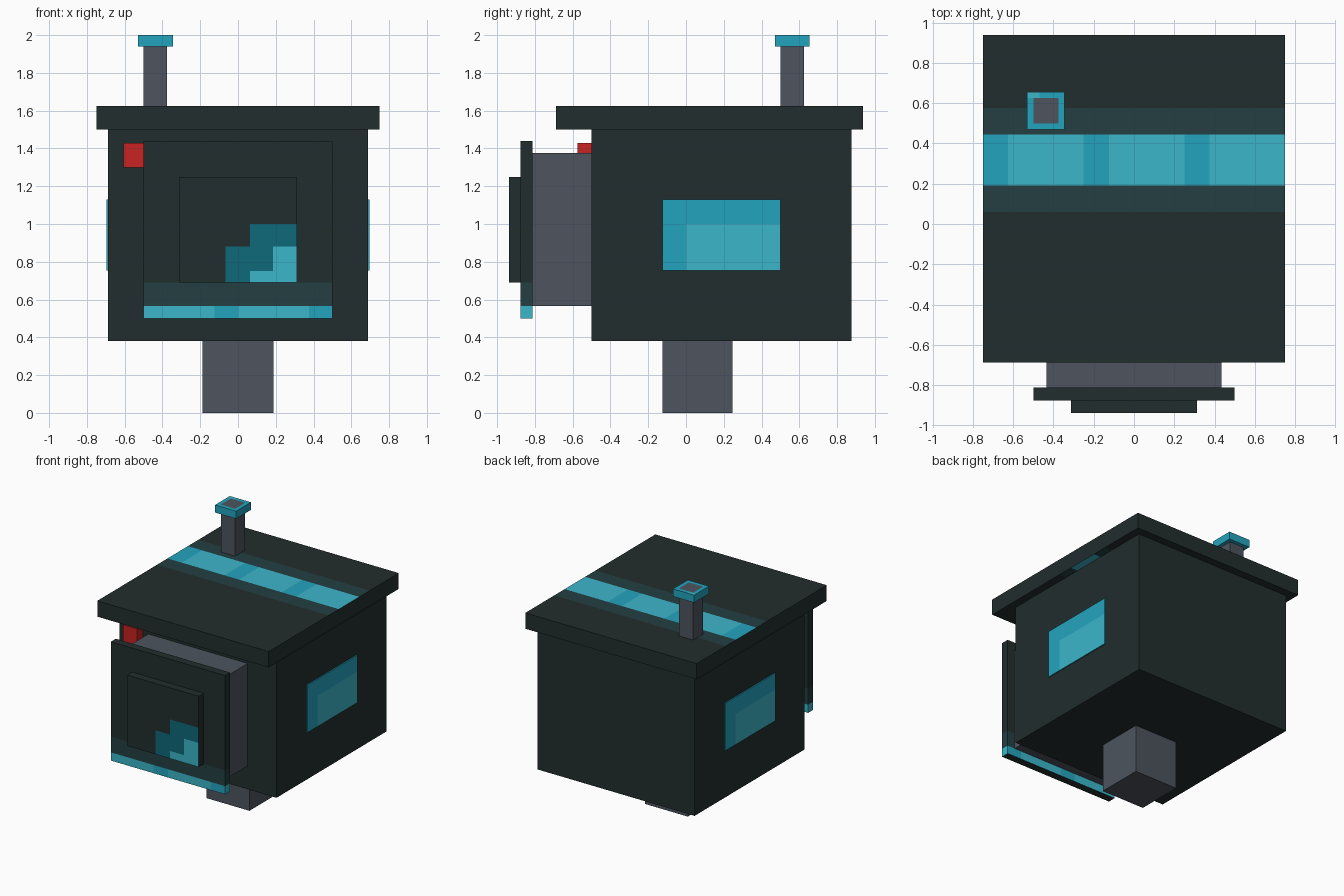
import bpy, bmesh
from mathutils import Vector

cube = bpy.data.objects.get("Cube")
if cube:
    bpy.data.objects.remove(cube, do_unlink=True)

NAMES = ["charcoal", "slate_grey", "cyan", "light_cyan", "deep_teal", "dim_teal", "red"]
HEX = ["222D2D", "4D545E", "24A4BE", "3CB6CA", "0E6878", "233F42", "C82323"]
DARK, GREY, CYAN, LIGHT, TEAL, DIM, RED = range(len(NAMES))


def linear(c):
    return c / 12.92 if c < 0.04 else ((c + 0.055) / 1.055) ** 2.4


MATS = []
for name, code in zip(NAMES, HEX):
    mat = bpy.data.materials.new(name)
    mat.use_nodes = True
    colour = [linear(v / 255) for v in bytes.fromhex(code)] + [1]
    mat.diffuse_color = colour
    for node in mat.node_tree.nodes:
        if node.type == "BSDF_PRINCIPLED":
            node.inputs["Base Color"].default_value = colour
    MATS.append(mat)


def box(name, xs, ys, zs, colour, cuts=((), (), ()), rule=None):
    """Box from its ranges, sliced at the cuts; rule(centre, normal) colours faces."""
    bm = bmesh.new()
    bmesh.ops.create_cube(bm, size=1)
    for v in bm.verts:
        v.co = Vector([a + (b - a) * (c + 0.5) for (a, b), c in zip((xs, ys, zs), v.co)])
    for axis, values in enumerate(cuts):
        normal = Vector([float(i == axis) for i in range(3)])
        for value in values:
            bmesh.ops.bisect_plane(bm, geom=bm.verts[:] + bm.edges[:] + bm.faces[:],
                                   plane_co=normal * value, plane_no=normal)
    bm.normal_update()
    for f in bm.faces:
        f.material_index = rule(f.calc_center_median(), f.normal) if rule else colour
    mesh = bpy.data.meshes.new(name)
    bm.to_mesh(mesh)
    bm.free()
    for mat in MATS:
        mesh.materials.append(mat)
    obj = bpy.data.objects.new(name, mesh)
    bpy.context.collection.objects.link(obj)
    return obj


# Body, post and front neck
box("body", (-0.6875, 0.6875), (-0.5, 0.875), (0.38, 1.5), DARK)
box("post", (-0.1875, 0.1875), (-0.125, 0.245), (0, 0.38), GREY)
box("front_neck", (-0.435, 0.435), (-0.8125, -0.5), (0.565, 1.375), GREY)


# Lid with a banded stripe on top and underside
def lid_rule(c, n):
    if abs(n.z) < 0.5 or not 0.06 < c.y < 0.575:
        return DARK
    if not 0.19 < c.y < 0.445:
        return DIM
    shaded = c.x < -0.625 or -0.25 < c.x < -0.125 or 0.25 < c.x < 0.375
    return CYAN if shaded else LIGHT


box("lid", (-0.75, 0.75), (-0.6875, 0.9375), (1.5, 1.625), DARK,
    ((-0.625, -0.25, -0.125, 0.25, 0.375), (0.06, 0.19, 0.445, 0.575), ()), lid_rule)


# Front plate with bands along its lower edge
def plate_rule(c, n):
    if abs(n.z) > 0.5 or c.z > 0.69:
        return DARK
    if c.z > 0.565:
        return DIM
    shaded = abs(n.y) > 0.5 and (-0.125 < c.x < 0 or c.x > 0.375)
    return CYAN if shaded else LIGHT


box("front_plate", (-0.5, 0.5), (-0.875, -0.8125), (0.5, 1.44), DARK,
    ((-0.125, 0, 0.375), (), (0.565, 0.69)), plate_rule)


# Raised screen with a stepped corner patch
def screen_rule(c, n):
    if n.y > -0.5:
        return DARK
    if (c.x > 0.185 and c.z < 0.88) or (c.x > 0.0625 and c.z < 0.75):
        return LIGHT
    if (c.x > 0.0625 and c.z < 1) or (c.x > -0.065 and c.z < 0.88):
        return TEAL
    return DARK


box("front_screen", (-0.3125, 0.3125), (-0.9375, -0.875), (0.69, 1.25), DARK,
    ((-0.065, 0.0625, 0.185), (), (0.75, 0.88, 1)), screen_rule)

# Red button in the upper corner of the body front
box("red_button", (-0.605, -0.48), (-0.575, -0.5), (1.3, 1.43), RED)


# Side windows: the pale pane sits low, off to one side
def window(name, xs, pane):
    def rule(c, n):
        inside = abs(n.x) > 0.5 and pane[0] < c.y < pane[1] and c.z < 1
        return LIGHT if inside else CYAN
    box(name, xs, (-0.125, 0.5), (0.755, 1.13), CYAN, ((), pane, (1,)), rule)


window("left_window", (0.6875, 0.697), (0, 0.5))
window("right_window", (-0.697, -0.6875), (-0.125, 0.375))

# Antenna and its cap
box("antenna", (-0.5, -0.375), (0.5, 0.625), (1.625, 1.94), GREY)


def cap_rule(c, n):
    if n.z > 0.5:
        if -0.5 < c.x < -0.375 and 0.5 < c.y < 0.625:
            return GREY
        if c.x < -0.47 and c.y > 0.625:
            return LIGHT
    return CYAN


box("antenna_cap", (-0.53, -0.345), (0.47, 0.655), (1.94, 2), CYAN,
    ((-0.5, -0.47, -0.375), (0.5, 0.625), ()), cap_rule)
